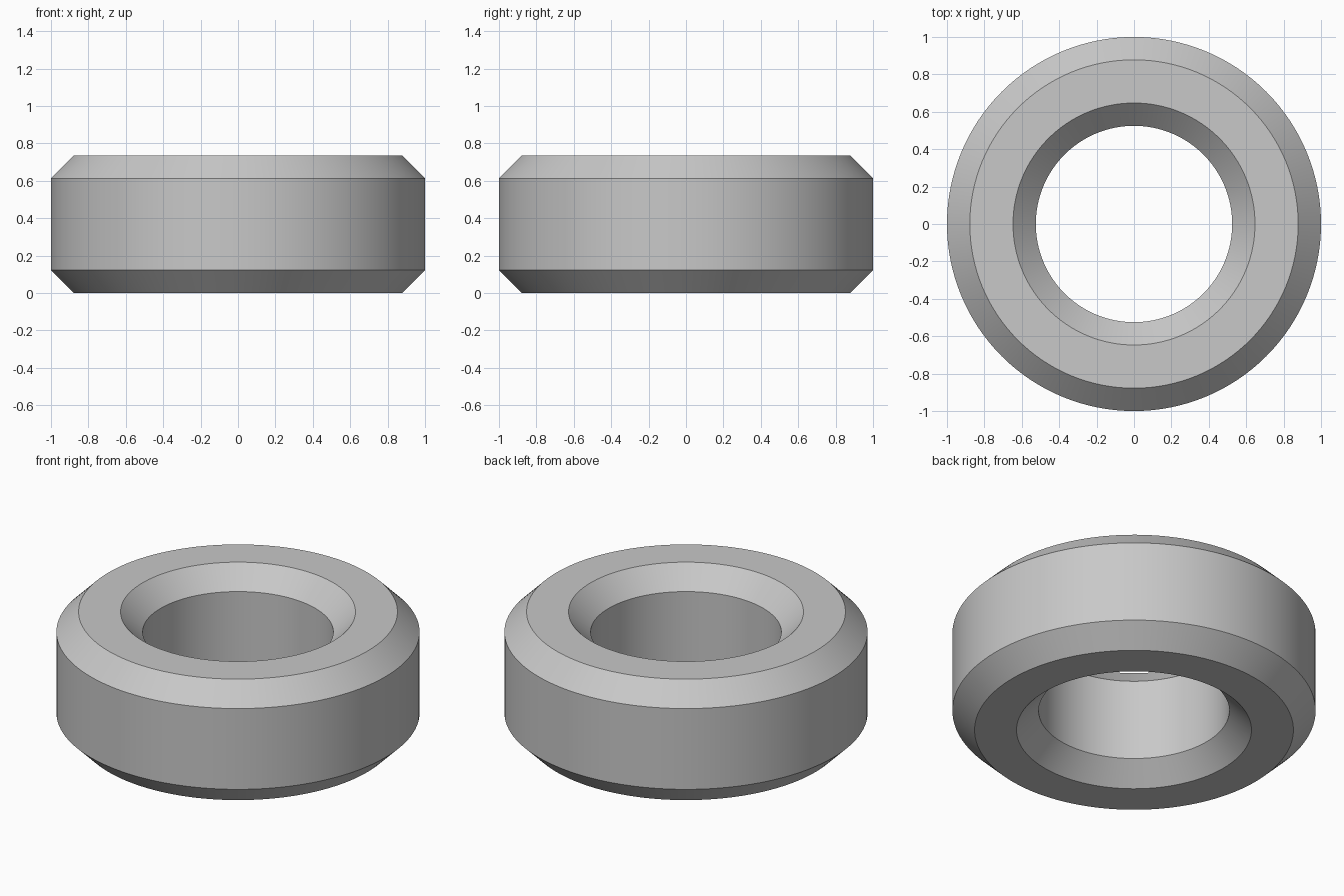
import bpy
import bmesh
import math

cube = bpy.data.objects.get("Cube")
if cube:
    bpy.data.objects.remove(cube, do_unlink=True)

OUTER, INNER, HEIGHT, CHAMFER = 1.0, 0.525, 0.735, 0.122
SEGMENTS = 128

# Plain grey finish
grey = bpy.data.materials.new("plain_grey")
grey.use_nodes = True
colour = (0.58, 0.58, 0.58, 1)
grey.diffuse_color = colour
grey.node_tree.nodes["Principled BSDF"].inputs["Base Color"].default_value = colour

# Chamfered rectangular section, as (radius, height), counter-clockwise
low, high = CHAMFER, HEIGHT - CHAMFER
profile = [
    (INNER + CHAMFER, 0), (OUTER - CHAMFER, 0),
    (OUTER, low), (OUTER, high),
    (OUTER - CHAMFER, HEIGHT), (INNER + CHAMFER, HEIGHT),
    (INNER, high), (INNER, low),
]

# Sweep the section around the vertical axis
bm = bmesh.new()
verts = [bm.verts.new((r, 0, z)) for r, z in profile]
edges = [bm.edges.new((a, b)) for a, b in zip(verts, verts[1:] + verts[:1])]
bmesh.ops.spin(bm, geom=verts + edges, cent=(0, 0, 0), axis=(0, 0, 1),
               angle=math.tau, steps=SEGMENTS, use_merge=True)
bmesh.ops.remove_doubles(bm, verts=bm.verts, dist=0.0001)
bmesh.ops.recalc_face_normals(bm, faces=bm.faces)

mesh = bpy.data.meshes.new("chamfered_ring")
bm.to_mesh(mesh)
bm.free()
mesh.materials.append(grey)
ring = bpy.data.objects.new("chamfered_ring", mesh)
bpy.context.collection.objects.link(ring)

# Smooth round walls with crisp chamfer edges
bpy.ops.object.select_all(action="DESELECT")
ring.select_set(True)
bpy.context.view_layer.objects.active = ring
bpy.ops.object.shade_smooth_by_angle(angle=math.radians(30))
